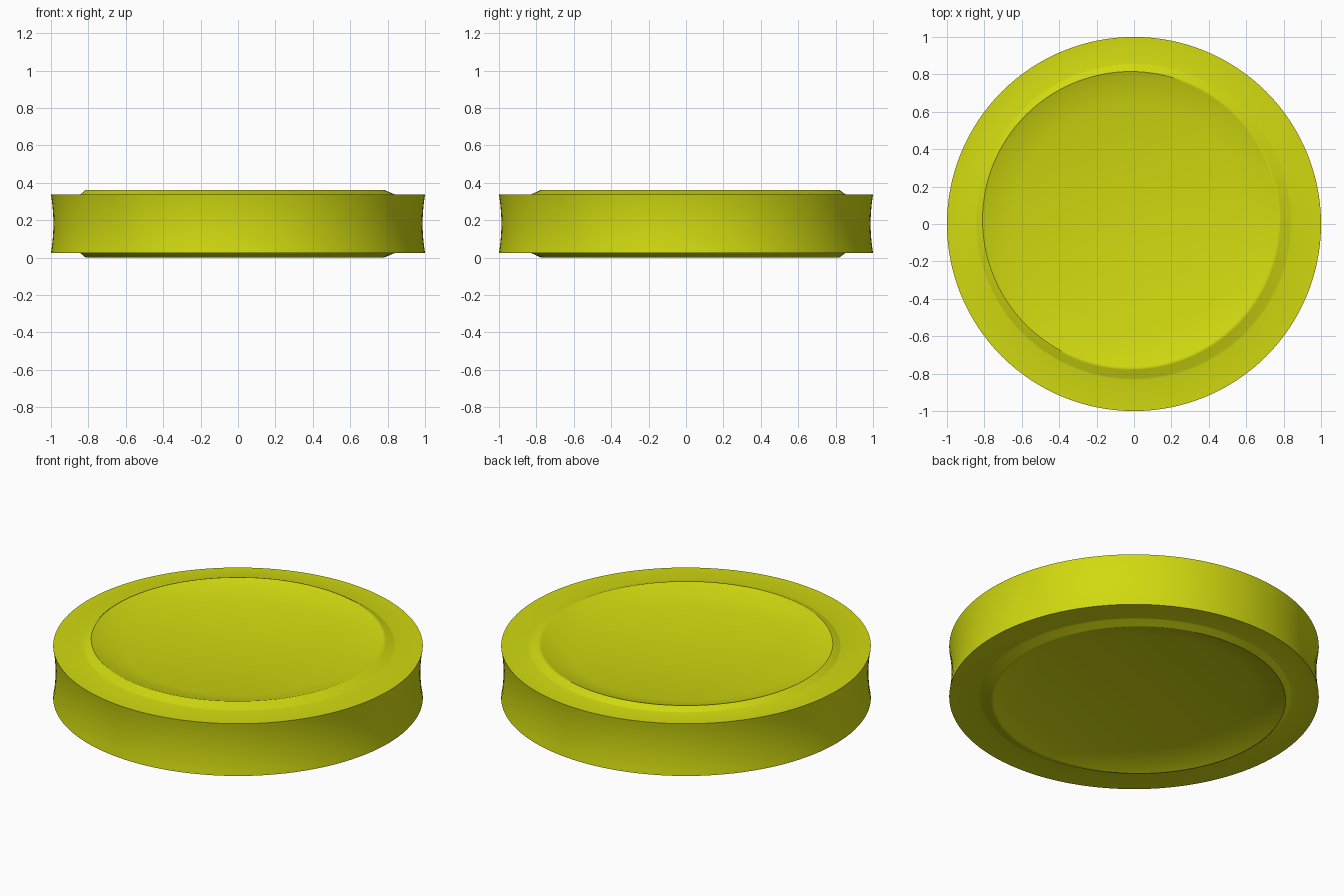
import bpy, bmesh, math

if "Cube" in bpy.data.objects:
    bpy.data.objects.remove(bpy.data.objects["Cube"])

SEGMENTS = 128
MID = 0.181  # mirror plane height

# half profile from floor to rim: radius, height above mid plane, centre x, centre y
face = [
    (0.615, 0.129, -0.02, 0.03),
    (0.785, 0.178, -0.018, 0.022),
    (0.793, 0.181, -0.017, 0.022),
    (0.801, 0.179, -0.016, 0.021),
    (0.838, 0.158, -0.003, 0.013),
    (0.846, 0.156, 0.0, 0.012),
    (1.0, 0.156, 0.0, 0.0),
]

# shallow concave waist between the two rims
waist = []
for i in range(1, 12):
    t = 1 - 2 * i / 12
    waist.append((1 - 0.013 * (1 - t * t), 0.156 * t, 0.0, 0.0))

profile = face + waist + [(r, -h, x, y) for r, h, x, y in reversed(face)]

# disc body
bm = bmesh.new()
rings = []
for r, h, cx, cy in profile:
    rings.append([bm.verts.new((cx + r * math.cos(2 * math.pi * k / SEGMENTS),
                                cy + r * math.sin(2 * math.pi * k / SEGMENTS),
                                MID + h)) for k in range(SEGMENTS)])
for a, b in zip(rings, rings[1:]):
    for k in range(SEGMENTS):
        n = (k + 1) % SEGMENTS
        bm.faces.new((a[k], b[k], b[n], a[n]))
bm.faces.new(rings[0])
bm.faces.new(rings[-1])
bmesh.ops.recalc_face_normals(bm, faces=bm.faces)
mesh = bpy.data.meshes.new("disc")
bm.to_mesh(mesh)
bm.free()

disc = bpy.data.objects.new("disc", mesh)
bpy.context.collection.objects.link(disc)
bpy.context.view_layer.objects.active = disc
disc.select_set(True)
bpy.ops.object.shade_smooth_by_angle(angle=math.radians(35))

# yellow finish
mat = bpy.data.materials.new("yellow")
mat.diffuse_color = (0.64, 0.7, 0.005, 1)
mat.use_nodes = True
mat.node_tree.nodes["Principled BSDF"].inputs["Base Color"].default_value = mat.diffuse_color
mesh.materials.append(mat)
